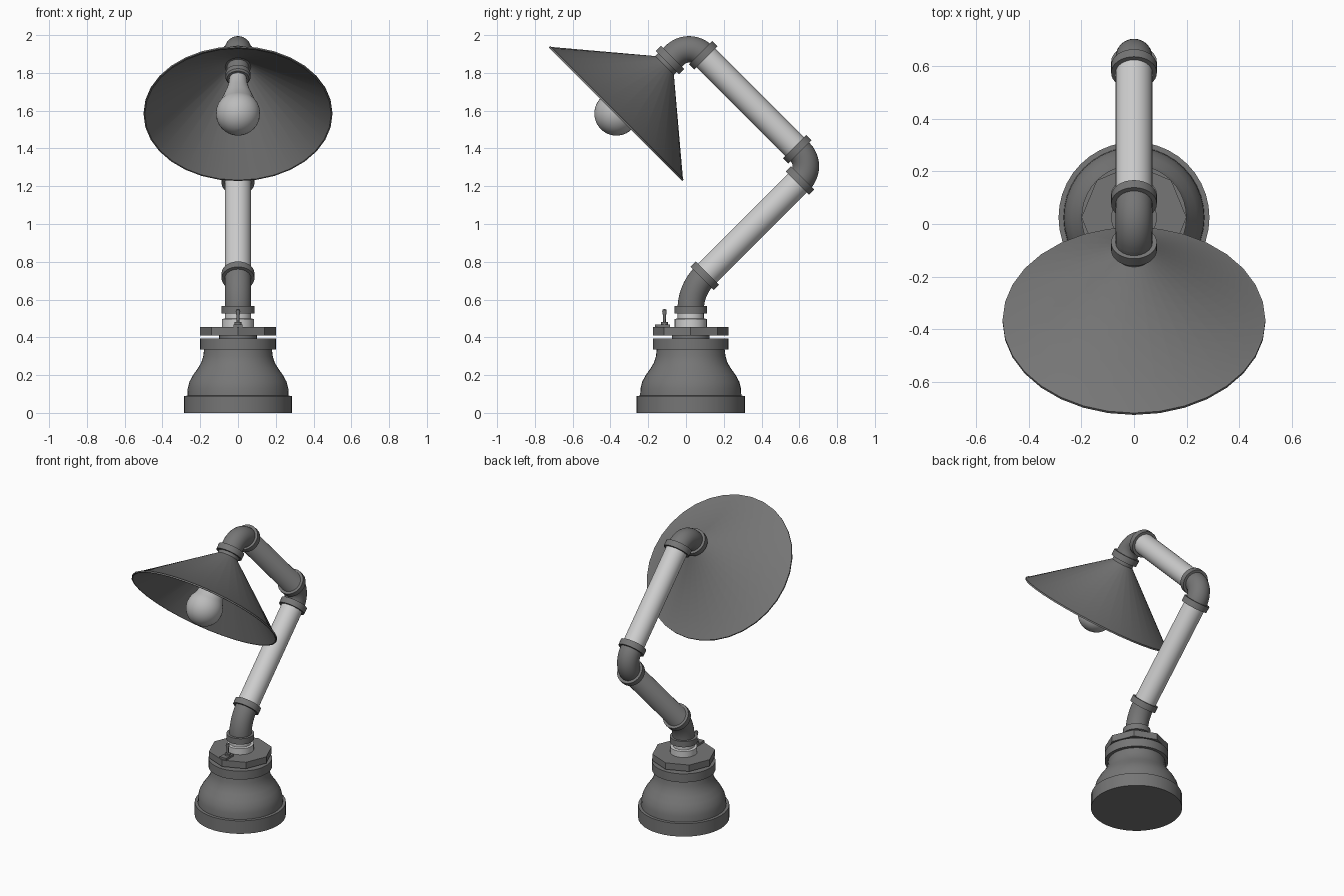
import bpy, bmesh
from math import sin, cos, pi, radians
from mathutils import Vector

cube = bpy.data.objects.get("Cube")
if cube:
    bpy.data.objects.remove(cube, do_unlink=True)


def material(name, value):
    mat = bpy.data.materials.new(name)
    mat.use_nodes = True
    colour = (value, value, value, 1)
    mat.diffuse_color = colour
    mat.node_tree.nodes["Principled BSDF"].inputs["Base Color"].default_value = colour
    return mat


DARK = material("dark iron", 0.18)
LIGHT = material("light steel", 0.62)
GLASS = material("bulb glass", 0.5)


def sweep(name, rings, mat, segs=32):
    """Skin circular rings (y, z, heading, radius) lying across the arm's plane."""
    bm = bmesh.new()
    loops = []
    for y, z, a, r in rings:
        side, up = Vector((1, 0, 0)), Vector((0, sin(a), -cos(a)))
        loops.append([bm.verts.new(Vector((0, y, z)) + r * (side * cos(t) + up * sin(t)))
                      for t in (2 * pi * i / segs for i in range(segs))])
    for a, b in zip(loops, loops[1:]):
        for i in range(segs):
            j = (i + 1) % segs
            bm.faces.new((a[i], a[j], b[j], b[i]))
    bm.faces.new(loops[0])
    bm.faces.new(loops[-1])
    bmesh.ops.recalc_face_normals(bm, faces=bm.faces)
    for f in bm.faces:
        f.smooth = True
    mesh = bpy.data.meshes.new(name)
    bm.to_mesh(mesh)
    bm.free()
    mesh.set_sharp_from_angle(angle=radians(35))
    mesh.materials.append(mat)
    obj = bpy.data.objects.new(name, mesh)
    bpy.context.collection.objects.link(obj)
    return obj


def along(p, a, s):
    return (p[0] + s * cos(a), p[1] + s * sin(a))


def lathe(name, origin, a, profile, mat, segs=32):
    """Turn a (distance, radius) profile about a line with heading a."""
    return sweep(name, [(*along(origin, a, s), a, r) for s, r in profile], mat, segs)


def elbow(name, p, a0, a1, bend):
    """Bent pipe; returns the point where it ends."""
    turn = bend if a1 > a0 else -bend
    rings = []
    for i in range(13):
        a = a0 + (a1 - a0) * i / 12
        rings.append((p[0] + turn * (sin(a) - sin(a0)),
                      p[1] - turn * (cos(a) - cos(a0)), a, PIPE))
    sweep(name, rings, DARK)
    return rings[-1][:2]


def collar(name, p, a, s=0.0):
    lathe(name, along(p, a, s), a, [(-0.02, 0.087), (0.02, 0.087)], DARK)


PIPE = 0.07
UP, BACK, FORWARD, DOWN = (radians(d) for d in (90, 45, 135, 225))
foot = (0.025, 0)

# Base: flange, bell and upper band in one turned body
lathe("base_bell", foot, UP,
      [(0, 0.287), (0.09, 0.287), (0.091, 0.268), (0.13, 0.266), (0.165, 0.257),
       (0.2, 0.238), (0.235, 0.213), (0.265, 0.195), (0.3, 0.184), (0.335, 0.18),
       (0.336, 0.2), (0.395, 0.2)], DARK, 40)
lathe("base_neck", foot, UP, [(0.39, 0.1), (0.42, 0.1)], DARK)
lathe("octagonal_plug", foot, UP, [(0.41, 0.2), (0.455, 0.2)], DARK, 8)
lathe("steel_nipple", foot, UP,
      [(0.45, 0.085), (0.497, 0.085), (0.5, 0.069), (0.535, 0.069)], LIGHT)

# Toggle switch on the plug
bpy.ops.mesh.primitive_cube_add(size=1, location=(0, -0.125, 0.461))
plate = bpy.context.object
plate.name = "switch_plate"
plate.scale = (0.05, 0.08, 0.016)
plate.data.materials.append(DARK)
lathe("switch_lever", (-0.114, 0), UP,
      [(0.46, 0.018), (0.48, 0.018), (0.482, 0.007), (0.515, 0.008),
       (0.535, 0.012), (0.546, 0.01), (0.551, 0.003)], DARK, 12)

# Arm: three elbows joined by two straight pipes
start = (0.025, 0.547)
collar("base_collar", start, UP)
low = elbow("lower_elbow", start, UP, BACK, 0.253)
collar("lower_pipe_bottom_collar", low, BACK)
mid = along(low, BACK, 0.713)
lathe("lower_pipe", low, BACK, [(0, PIPE), (0.713, PIPE)], LIGHT)
collar("lower_pipe_top_collar", mid, BACK)
mid_end = elbow("middle_elbow", mid, BACK, FORWARD, 0.107)
collar("upper_pipe_bottom_collar", mid_end, FORWARD, 0.02)
high = along(mid_end, FORWARD, 0.724)
lathe("upper_pipe", mid_end, FORWARD, [(0, PIPE), (0.724, PIPE)], LIGHT)
collar("upper_pipe_top_collar", high, FORWARD)
tip = elbow("upper_elbow", high, FORWARD, DOWN, 0.107)
collar("shade_collar", tip, DOWN, 0.035)
lathe("shade_stem", tip, DOWN, [(0, PIPE), (0.085, PIPE)], DARK)

# Conical shade with a thin wall, then socket and bulb on the same axis
top = along(tip, DOWN, 0.076)
lathe("lamp_shade", top, DOWN,
      [(0, 0.07), (0.355, 0.493), (0.356, 0.5), (0.366, 0.5), (0.366, 0.493), (0.012, 0.068)],
      DARK, 32)
lathe("bulb_socket", top, DOWN,
      [(0, 0.058), (0.06, 0.058), (0.061, 0.066), (0.09, 0.066), (0.1, 0.058)], DARK)
globe = [(0.36 - 0.117 * cos(t), 0.117 * sin(t))
         for t in (radians(55 + 124 * i / 14) for i in range(15))]
lathe("light_bulb", top, DOWN,
      [(0.09, 0.045), (0.14, 0.05), (0.19, 0.062), (0.24, 0.079)] + globe, GLASS)
